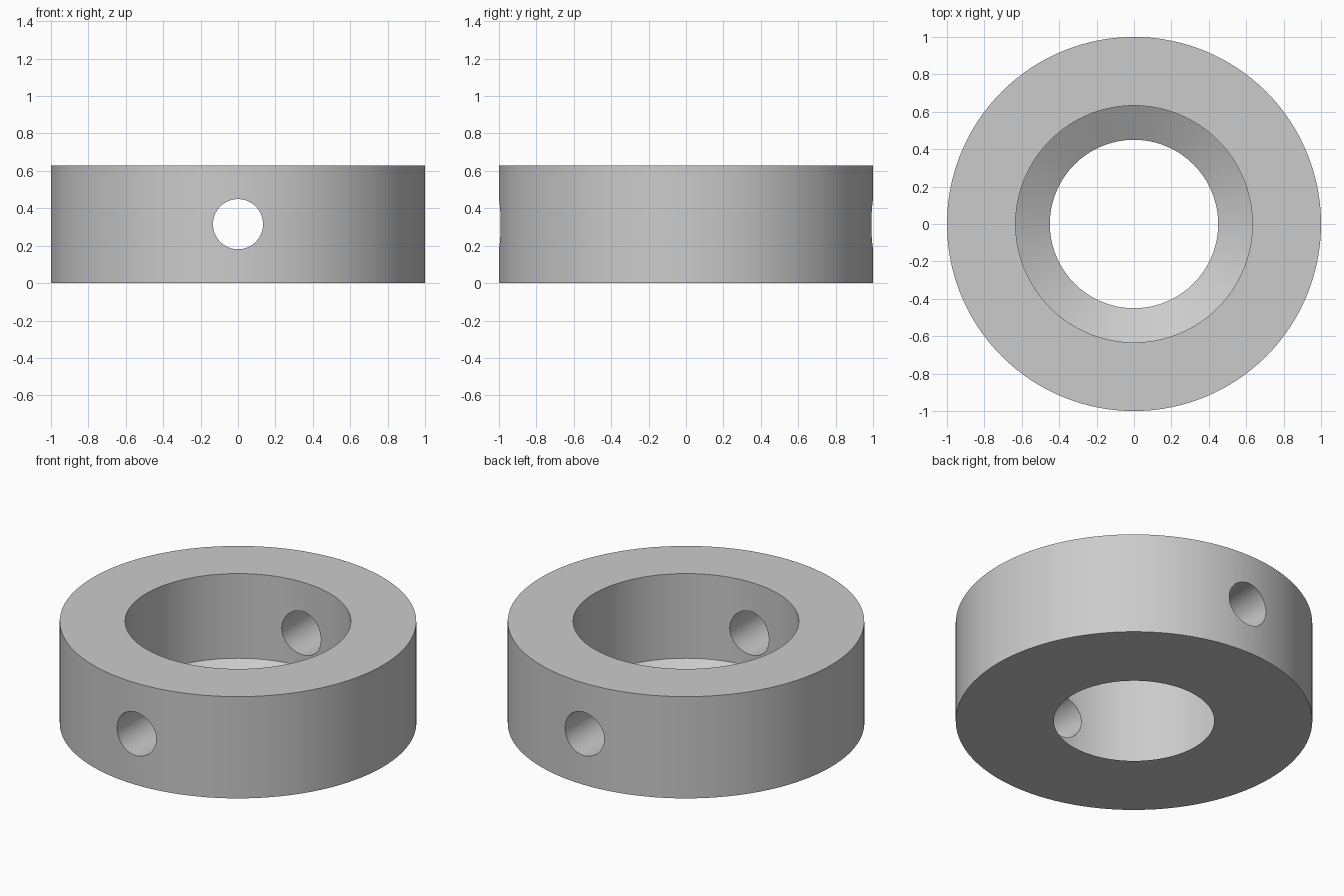
import bpy
import bmesh
import math

if "Cube" in bpy.data.objects:
    bpy.data.objects.remove(bpy.data.objects["Cube"], do_unlink=True)

HEIGHT = 0.63
SEGMENTS = 128

grey = bpy.data.materials.new("plain grey")
grey.use_nodes = True
colour = (0.6, 0.6, 0.6, 1)
grey.diffuse_color = colour
grey.node_tree.nodes["Principled BSDF"].inputs["Base Color"].default_value = colour


def lathe(name, profile):
    """Revolve a closed (radius, height) profile around z."""
    bm = bmesh.new()
    rings = []
    for i in range(SEGMENTS):
        a = math.tau * i / SEGMENTS
        rings.append([bm.verts.new((r * math.cos(a), r * math.sin(a), z)) for r, z in profile])
    n = len(profile)
    for i, ring in enumerate(rings):
        after = rings[(i + 1) % SEGMENTS]
        for j in range(n):
            k = (j + 1) % n
            bm.faces.new((ring[j], after[j], after[k], ring[k]))
    bmesh.ops.recalc_face_normals(bm, faces=bm.faces)
    mesh = bpy.data.meshes.new(name)
    bm.to_mesh(mesh)
    bm.free()
    obj = bpy.data.objects.new(name, mesh)
    bpy.context.collection.objects.link(obj)
    mesh.materials.append(grey)
    return obj


# Collar with a wide bore that tapers inward to a sloped seat at the bottom
collar = lathe("collar", [(1, 0), (1, HEIGHT), (0.633, HEIGHT), (0.633, 0.106), (0.45, 0)])

# Cross hole drilled front to back through both walls
bpy.ops.mesh.primitive_cylinder_add(vertices=64, radius=0.134, depth=3,
                                    location=(0, 0, HEIGHT / 2), rotation=(math.pi / 2, 0, 0))
cutter = bpy.context.object
cutter.name = "cross_hole_cutter"
cutter.hide_render = True
cutter.data.materials.append(grey)

drill = collar.modifiers.new("cross hole", "BOOLEAN")
drill.operation = "DIFFERENCE"
drill.solver = "EXACT"
drill.object = cutter

bpy.ops.object.select_all(action="DESELECT")
collar.select_set(True)
bpy.context.view_layer.objects.active = collar
bpy.ops.object.modifier_apply(modifier=drill.name)
bpy.data.objects.remove(cutter, do_unlink=True)

# Smooth walls with crisp rims
bpy.ops.object.shade_smooth_by_angle(angle=math.radians(25))
